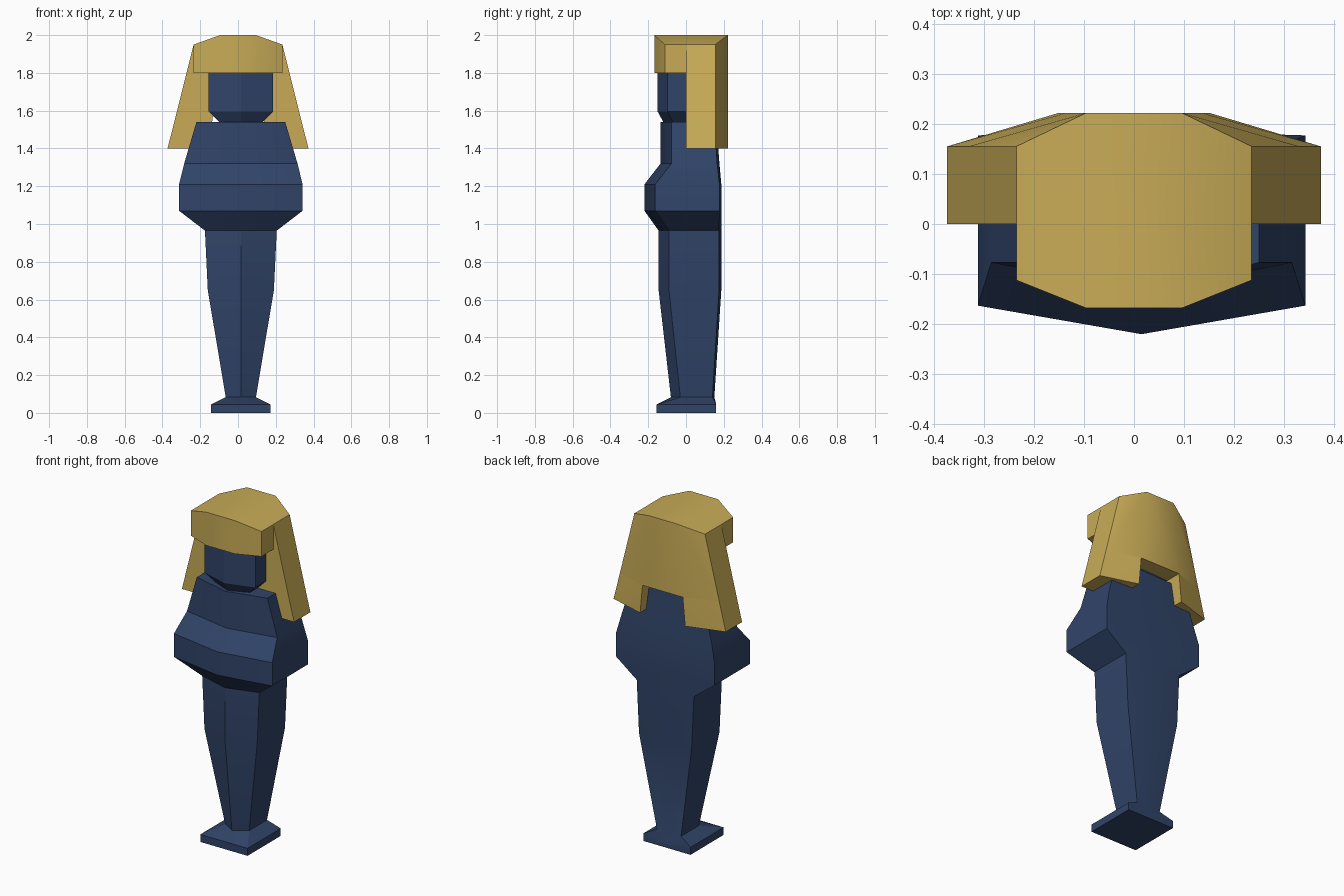
import bpy, bmesh
from math import radians


def finish(name, bm, color):
    bmesh.ops.recalc_face_normals(bm, faces=bm.faces)
    mesh = bpy.data.meshes.new(name)
    bm.to_mesh(mesh)
    bm.free()
    obj = bpy.data.objects.new(name, mesh)
    bpy.context.collection.objects.link(obj)
    mat = bpy.data.materials.new(name + "_paint")
    mat.diffuse_color = color
    mesh.materials.append(mat)
    bpy.ops.object.select_all(action='DESELECT')
    obj.select_set(True)
    bpy.context.view_layer.objects.active = obj
    bpy.ops.object.shade_smooth_by_angle(angle=radians(28))
    return obj


def hull(bm, points, mirrored=True):
    """Add a convex block; mirrored points give a left-right symmetric block."""
    pts = list(points)
    if mirrored:
        pts += [(-x, y, z) for x, y, z in points]
    verts = [bm.verts.new(p) for p in pts]
    bmesh.ops.convex_hull(bm, input=verts)


# Body: six-sided rings (z, half width, front ridge y, front corner y, back corner y, back ridge y)
CX = 0.015
rings = [
    (0.000, 0.157, -0.155, -0.155, 0.160, 0.160),
    (0.045, 0.157, -0.155, -0.155, 0.160, 0.160),
    (0.083, 0.080, -0.080, -0.030, 0.140, 0.150),
    (0.650, 0.175, -0.145, -0.090, 0.175, 0.187),
    (0.965, 0.190, -0.145, -0.090, 0.175, 0.187),
    (1.070, 0.327, -0.220, -0.163, 0.177, 0.187),
    (1.210, 0.327, -0.220, -0.163, 0.177, 0.187),
    (1.320, 0.300, -0.135, -0.077, 0.165, 0.177),
    (1.540, 0.235, -0.135, -0.077, 0.150, 0.160),
    (1.540, 0.115, -0.120, -0.070, 0.120, 0.130),
    (1.595, 0.170, -0.150, -0.098, 0.120, 0.130),
    (1.820, 0.170, -0.150, -0.098, 0.120, 0.130),
]
bm = bmesh.new()
loops = []
for z, w, f, fc, bc, b in rings:
    section = [(0, f), (w, fc), (w, bc), (0, b), (-w, bc), (-w, fc)]
    loops.append([bm.verts.new((CX + x, y, z)) for x, y in section])
for lo, hi in zip(loops, loops[1:]):
    for i in range(6):
        j = (i + 1) % 6
        bm.faces.new((lo[i], lo[j], hi[j], hi[i]))
bm.faces.new(loops[0][::-1])
bm.faces.new(loops[-1])
finish("body", bm, (0.030, 0.058, 0.140, 1))

# Headdress: brow cap, back drape and two hanging side flaps
bm = bmesh.new()
hull(bm, [(0.095, -0.168, 1.80), (0.235, -0.112, 1.80), (0.235, 0, 1.80),
          (0.095, -0.168, 2.00), (0.235, -0.112, 1.95),
          (0.235, 0, 1.95), (0.095, 0, 2.00)])
hull(bm, [(0.235, 0, 1.95), (0.235, 0.155, 1.95), (0.095, 0.222, 2.00), (0.095, 0, 2.00),
          (0.330, 0, 1.57), (0.330, 0.155, 1.57), (0.134, 0.222, 1.57)])
for s in (1, -1):
    hull(bm, [(s * x, y, z) for x, y, z in (
        (0.134, 0, 1.57), (0.330, 0, 1.57), (0.330, 0.155, 1.57), (0.134, 0.222, 1.57),
        (0.150, 0, 1.40), (0.373, 0, 1.40), (0.373, 0.155, 1.40), (0.150, 0.222, 1.40))],
        mirrored=False)
bmesh.ops.dissolve_limit(bm, angle_limit=radians(1), verts=bm.verts, edges=bm.edges)
finish("headdress", bm, (0.58, 0.41, 0.095, 1))
